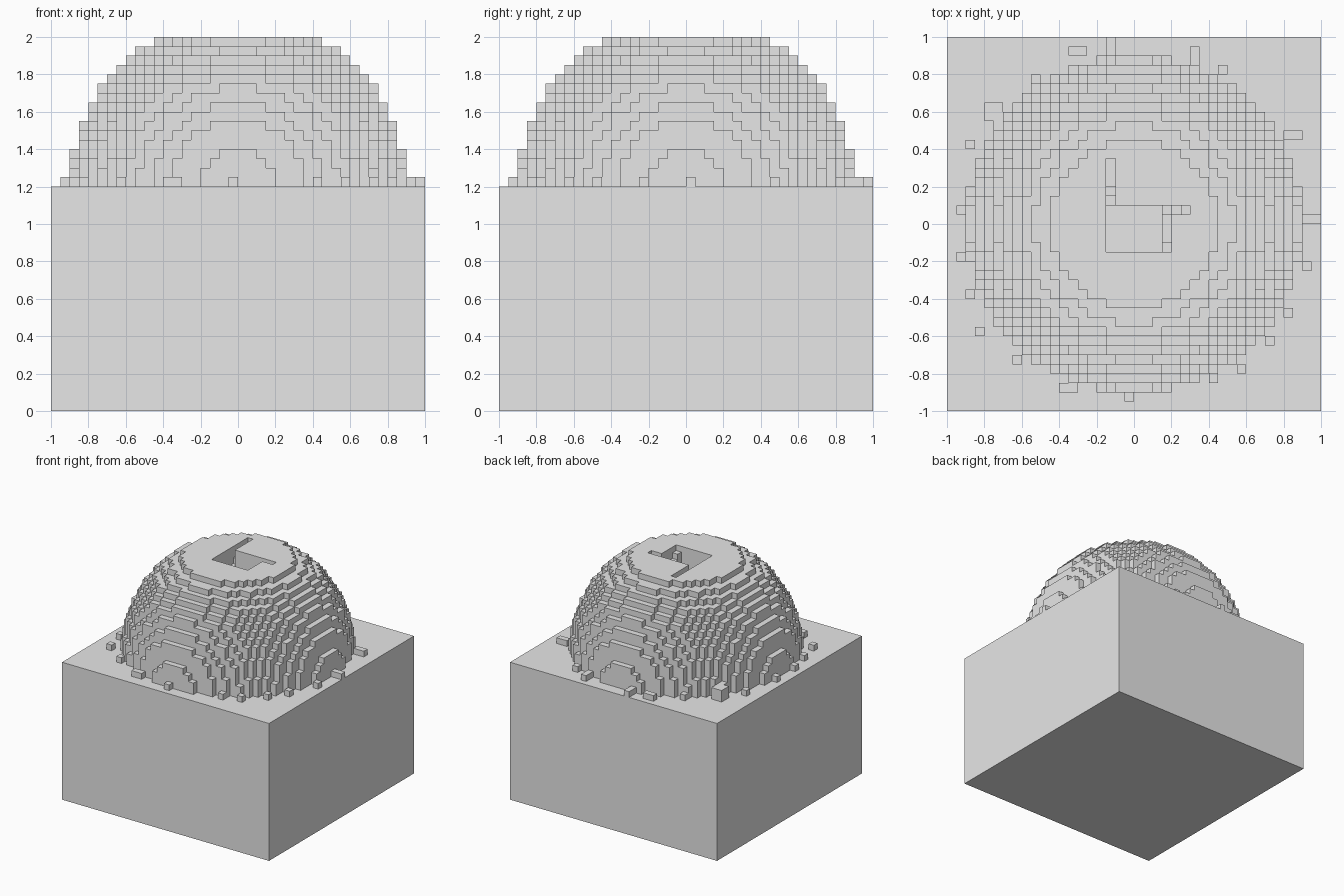
import bpy, bmesh
from mathutils import Vector

old = bpy.data.objects.get("Cube")
if old:
    bpy.data.objects.remove(old, do_unlink=True)

U = 0.05           # block size
BASE_TOP = 1.2     # height of the solid base
R = 18             # dome radius in blocks
LAYERS = 16        # dome is cut flat after this many layers

grey = bpy.data.materials.new("light_grey")
grey.use_nodes = True
grey.diffuse_color = (0.8, 0.8, 0.8, 1)
grey.node_tree.nodes["Principled BSDF"].inputs["Base Color"].default_value = (0.8, 0.8, 0.8, 1)


def add_object(name, bm):
    mesh = bpy.data.meshes.new(name)
    bm.to_mesh(mesh)
    bm.free()
    mesh.materials.append(grey)
    obj = bpy.data.objects.new(name, mesh)
    bpy.context.collection.objects.link(obj)
    return obj


def box(x, y, z, w=1, d=1, h=1):
    """Set of block cells filling a box."""
    return {(i, j, k) for i in range(x, x + w) for j in range(y, y + d) for k in range(z, z + h)}


def add_blocks(name, cells):
    """Outer skin of a set of block cells standing on the base."""
    bm = bmesh.new()
    verts = {}

    def vert(p):
        if p not in verts:
            verts[p] = bm.verts.new(Vector(p) * U + Vector((0, 0, BASE_TOP)))
        return verts[p]

    for c in sorted(cells):
        for axis in range(3):
            for side in (0, 1):
                n = list(c)
                n[axis] += 2 * side - 1
                if tuple(n) in cells or n[2] < 0:
                    continue
                a, b = (axis + 1) % 3, (axis + 2) % 3
                ring = []
                for da, db in ((0, 0), (1, 0), (1, 1), (0, 1)):
                    p = list(c)
                    p[axis] += side
                    p[a] += da
                    p[b] += db
                    ring.append(vert(tuple(p)))
                bm.faces.new(ring if side else ring[::-1])
    return add_object(name, bm)


# Solid base
bm = bmesh.new()
bmesh.ops.create_cube(bm, size=1)
bmesh.ops.scale(bm, vec=(2, 2, BASE_TOP), verts=bm.verts)
bmesh.ops.translate(bm, vec=(0, 0, BASE_TOP / 2), verts=bm.verts)
add_object("base", bm)

# Stepped dome
dome = {(i, j, k) for i, j, k in box(-R, -R, 0, 2 * R, 2 * R, LAYERS)
        if (i + .5) ** 2 + (j + .5) ** 2 + (k + .5) ** 2 < R * R}

# Shaft from the top, with steps leading into it
dome -= box(-3, -3, 0, 6, 5, LAYERS)
steps = [(-3, 4, 1, 3, 1), (-3, 3, 1, 1, 2), (-3, 2, 1, 1, 3),
         (5, 1, 1, 1, 1), (4, 1, 1, 1, 2), (3, 1, 1, 1, 3),
         (3, -2, 1, 3, 2), (3, -3, 1, 1, 1)]
for x, y, w, d, depth in steps:
    dome -= box(x, y, LAYERS - depth, w, d, depth)
add_blocks("dome", dome)

# Loose blocks around the foot of the dome
loose = set()
for x, y in [(9, 16), (-11, 15), (-18, 8), (-19, 1), (-19, -4), (-18, -8), (-17, -12),
             (-13, -15), (-1, -19), (8, -17), (11, -16), (14, -13), (16, -10), (18, -5)]:
    loose |= box(x, y, 0)
for x, y, w, d, h in [(-7, 18, 2, 1, 1), (6, 17, 1, 2, 1), (-3, 18, 1, 2, 1), (16, 9, 2, 1, 1),
                      (18, 0, 2, 1, 1), (-8, -18, 2, 1, 1), (-16, 11, 2, 2, 2)]:
    loose |= box(x, y, 0, w, d, h)
add_blocks("loose_blocks", loose - dome)
